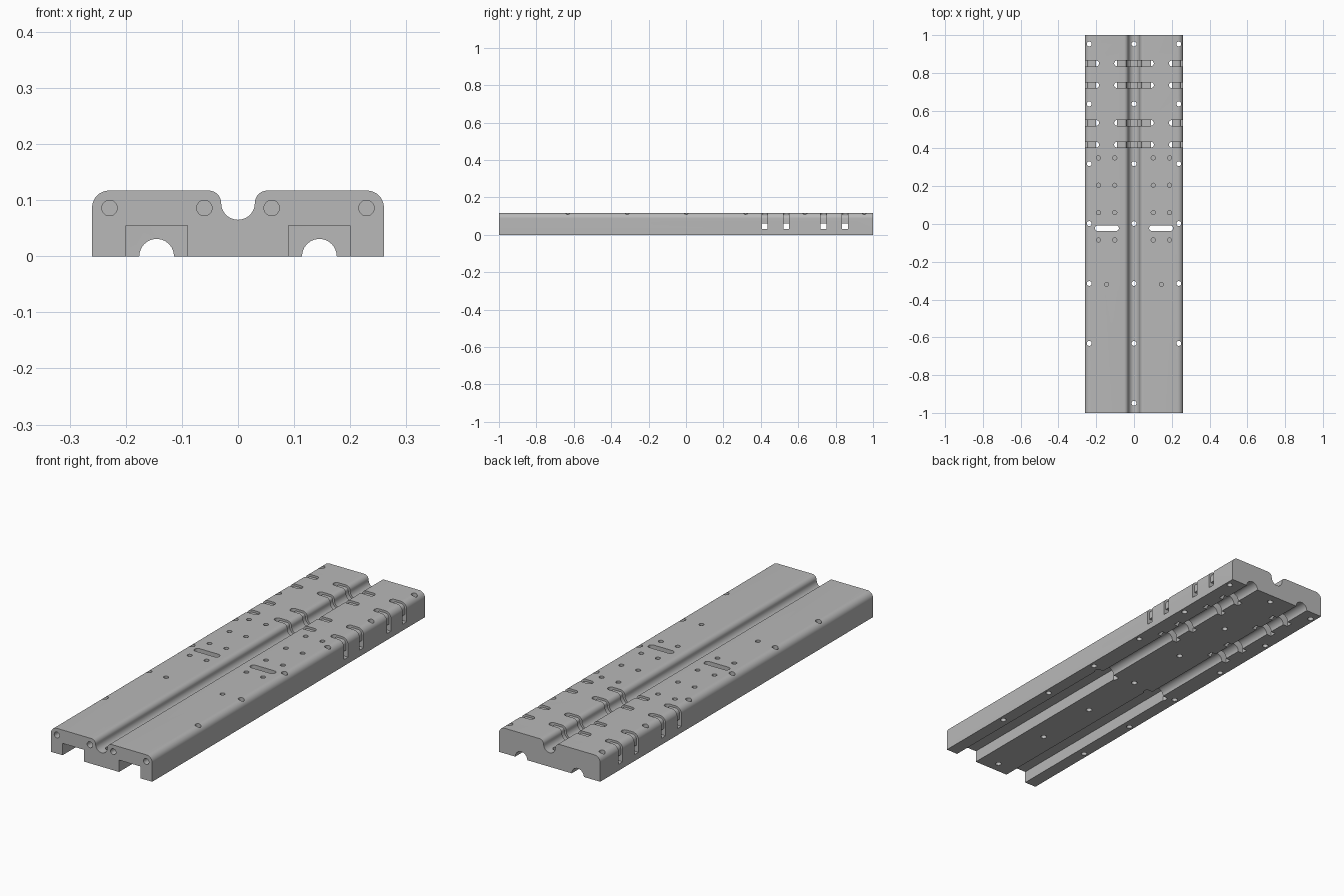
import bpy
import bmesh
from math import pi, sin, cos, radians

WIDTH, HEIGHT, LENGTH = 0.52, 0.117, 2.0
HALF = WIDTH / 2
SLOT = 0.015          # half width of every strap slot
CHANNEL_X = 0.145     # centre line of the underside channels
LOW, HIGH = -0.1, 0.3
STEP_Y = -0.007       # where wide channel narrows to a round duct

old = bpy.data.objects.get("Cube")
if old:
    bpy.data.objects.remove(old, do_unlink=True)


def arc(cx, cy, r, start, end, steps=12):
    angles = [radians(start + (end - start) * i / steps) for i in range(steps + 1)]
    return [(cx + r * cos(a), cy + r * sin(a)) for a in angles]


def rect(x0, x1, y0, y1):
    return [(x0, y0), (x1, y0), (x1, y1), (x0, y1)]


def circle(x, y, r):
    return arc(x, y, r, 0, 360, 24)[:-1]


def stadium(x0, x1, y):
    return arc(x1 - SLOT, y, SLOT, -90, 90) + arc(x0 + SLOT, y, SLOT, 90, 270)


def mirrored(points):
    return [(-x, y) for x, y in points]


def solid(name, prisms):
    """Object made of prisms: (outline, axis, from, to)."""
    bm = bmesh.new()
    for outline, axis, a, b in prisms:
        def place(p, t):
            return (p[0], p[1], t) if axis == "z" else (p[0], t, p[1])
        low = [bm.verts.new(place(p, a)) for p in outline]
        high = [bm.verts.new(place(p, b)) for p in outline]
        bm.faces.new(low)
        bm.faces.new(high)
        for i in range(len(low)):
            j = (i + 1) % len(low)
            bm.faces.new((low[i], low[j], high[j], high[i]))
    bmesh.ops.recalc_face_normals(bm, faces=bm.faces)
    mesh = bpy.data.meshes.new(name)
    bm.to_mesh(mesh)
    bm.free()
    obj = bpy.data.objects.new(name, mesh)
    bpy.context.collection.objects.link(obj)
    return obj


def cut(target, cutter):
    cutter.hide_render = True
    mod = target.modifiers.new("cut", "BOOLEAN")
    mod.operation = "DIFFERENCE"
    mod.solver = "EXACT"
    mod.object = cutter
    bpy.context.view_layer.objects.active = target
    bpy.ops.object.modifier_apply(modifier=mod.name)
    bpy.data.objects.remove(cutter, do_unlink=True)


def section(inset, bottom):
    """Cross-section with rounded shoulders and a central groove."""
    r, lip, groove = 0.03, 0.022, 0.03
    lip_x, lip_z = groove + lip, HEIGHT - lip
    side = [(HALF - inset, bottom)]
    side += arc(HALF - r, HEIGHT - r, r - inset, 0, 90)
    side += arc(lip_x, lip_z, lip - inset, 90, 180)
    bowl = arc(0, lip_z, groove + inset, 0, -180, 24)[1:-1]
    return side + bowl + mirrored(side)[::-1]


def both(outline, axis, a, b):
    return [(outline, axis, a, b), (mirrored(outline), axis, a, b)]


body = solid("base_block", [(section(0, 0), "y", -LENGTH / 2, LENGTH / 2)])

# Underside: wide channels in the front half, round ducts in the back half
cut(body, solid("channel_cutter", both(
    rect(CHANNEL_X - 0.055, CHANNEL_X + 0.055, LOW, 0.055), "y", -1.1, STEP_Y)))
cut(body, solid("duct_cutter", both(circle(CHANNEL_X, 0, 0.031), "y", -0.1, 1.1)))

# Cable slots through the middle
cut(body, solid("cable_slot_cutter", both(stadium(0.08, 0.207, -0.022), "z", LOW, HIGH)))

# Strap slots: shallow bands on top, drops at their ends, a tunnel across
bands, drops, tunnels, pockets = [], [], [], []
for y in (0.42, 0.535, 0.735, 0.85):
    bands.append((stadium(-0.105, 0.105, y), "z", 0.03, HIGH))
    bands += both(stadium(0.185, 0.4, y), "z", 0.03, HIGH)
    drops += both(arc(0.09, y, SLOT, -90, 90), "z", LOW, HIGH)
    drops += both(arc(0.2, y, SLOT, 90, 270), "z", LOW, HIGH)
    tunnels.append((rect(-0.4, 0.4, y - SLOT, y + SLOT), "z", 0.03, 0.06))
    pockets += both(rect(0.09, 0.2, y - SLOT, y + SLOT), "z", LOW, 0.06)
band_cutter = solid("band_cutter", bands)
cut(band_cutter, solid("band_core", [(section(0.01, LOW), "y", -1.2, 1.2)]))
for cutter in (band_cutter, solid("drop_cutter", drops),
               solid("tunnel_cutter", tunnels), solid("pocket_cutter", pockets)):
    cut(body, cutter)

# Through holes along the centre and both edges
through = []
for i in range(7):
    y = 0.953 - 0.317 * i
    through.append((circle(0, y, 0.013), "z", LOW, HIGH))
    if i < 6:
        through += both(circle(0.237, y, 0.013), "z", LOW, HIGH)
cut(body, solid("through_hole_cutter", through))

# Blind holes on top
blind = both(circle(CHANNEL_X, -0.32, 0.011), "z", 0.075, HIGH)
for y in (0.35, 0.205, 0.06, -0.085):
    for x in (0.102, 0.188):
        blind += both(circle(x, y, 0.011), "z", 0.075, HIGH)
cut(body, solid("blind_hole_cutter", blind))

# Blind bores in the front end
bores = []
for x in (0.06, 0.229):
    bores += both(circle(x, 0.086, 0.0138), "y", -1.1, -0.9)
cut(body, solid("front_bore_cutter", bores))

# Colour and shading
grey = bpy.data.materials.new("plain_grey")
grey.use_nodes = True
colour = (0.48, 0.48, 0.48, 1)
grey.diffuse_color = colour
grey.node_tree.nodes["Principled BSDF"].inputs["Base Color"].default_value = colour
body.data.materials.clear()
body.data.materials.append(grey)
for poly in body.data.polygons:
    poly.material_index = 0
bpy.ops.object.select_all(action="DESELECT")
body.select_set(True)
bpy.context.view_layer.objects.active = body
bpy.ops.object.shade_smooth_by_angle(angle=radians(30))
